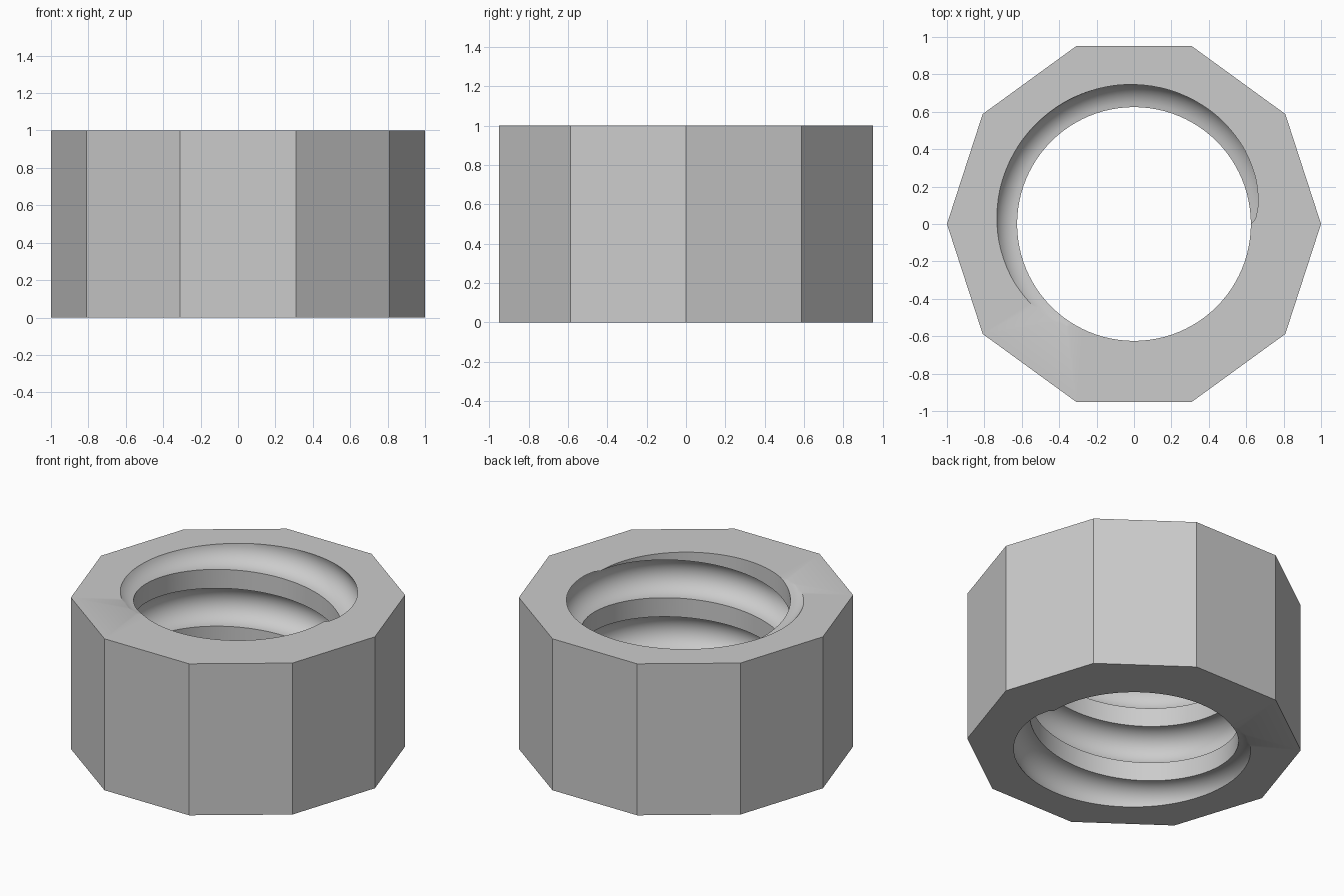
import bpy, bmesh, math

if "Cube" in bpy.data.objects:
    bpy.data.objects.remove(bpy.data.objects["Cube"])

HEIGHT = 1.0
HOLE_R = 0.625      # bore radius
GROOVE_R = 0.125    # half-round thread groove
PITCH = 0.375
SIDES = 10
STEPS = 96          # segments per turn
ARC = 16            # segments across the groove

bm = bmesh.new()

# Thread profile over one pitch: half-round groove, then a straight land
profile = []
for i in range(ARC + 1):
    a = math.pi * i / ARC
    profile.append((HOLE_R + GROOVE_R * math.sin(a), -GROOVE_R * math.cos(a)))
profile.append((HOLE_R, PITCH - GROOVE_R))

# Sweep the profile along a right-handed helix, past both ends of the bore
rows = []
for s in range(-4 * STEPS, 2 * STEPS + 1):
    a = 2 * math.pi * (s % STEPS) / STEPS
    zc = HEIGHT - GROOVE_R + PITCH * s / STEPS
    rows.append([bm.verts.new((r * math.cos(a), r * math.sin(a), zc + z))
                 for r, z in profile])
for p, q in zip(rows, rows[1:]):
    for i in range(len(profile) - 1):
        bm.faces.new((p[i], p[i + 1], q[i + 1], q[i]))
bmesh.ops.remove_doubles(bm, verts=bm.verts[:], dist=1e-5)

# Trim the thread flush with the top and bottom
for z, n in ((HEIGHT, 1), (0.0, -1)):
    bmesh.ops.bisect_plane(bm, geom=bm.verts[:] + bm.edges[:] + bm.faces[:],
                           dist=1e-5, plane_co=(0, 0, z), plane_no=(0, 0, n),
                           clear_outer=True)
bmesh.ops.remove_doubles(bm, verts=bm.verts[:], dist=1e-5)
loose = [e for e in bm.edges if not e.link_faces]
bmesh.ops.delete(bm, geom=loose, context='EDGES')


def rim(z):
    return [e for e in bm.edges if len(e.link_faces) == 1
            and all(abs(v.co.z - z) < 1e-4 for v in e.verts)]


rims = {z: rim(z) for z in (0.0, HEIGHT)}

# Ten-sided outer wall
rings = {}
for z in (0.0, HEIGHT):
    rings[z] = [bm.verts.new((math.cos(2 * math.pi * k / SIDES),
                              math.sin(2 * math.pi * k / SIDES), z))
                for k in range(SIDES)]
lo, hi = rings[0.0], rings[HEIGHT]
for k in range(SIDES):
    j = (k + 1) % SIDES
    bm.faces.new((lo[k], lo[j], hi[j], hi[k]))

# End faces between the outer wall and the bore rim
for z in (0.0, HEIGHT):
    ring = rings[z]
    outer = [bm.edges.get((ring[k], ring[(k + 1) % SIDES])) for k in range(SIDES)]
    bmesh.ops.triangle_fill(bm, edges=outer + rims[z], use_beauty=True,
                            normal=(0, 0, 1 if z > 0 else -1))

bmesh.ops.recalc_face_normals(bm, faces=bm.faces[:])
mesh = bpy.data.meshes.new("threaded_nut")
bm.to_mesh(mesh)
bm.free()

nut = bpy.data.objects.new("threaded_nut", mesh)
bpy.context.collection.objects.link(nut)
grey = bpy.data.materials.new("light_grey")
grey.diffuse_color = (0.6, 0.6, 0.6, 1)
grey.use_nodes = True
grey.node_tree.nodes["Principled BSDF"].inputs["Base Color"].default_value = grey.diffuse_color
mesh.materials.append(grey)

bpy.context.view_layer.objects.active = nut
nut.select_set(True)
bpy.ops.object.shade_smooth_by_angle(angle=math.radians(30))
